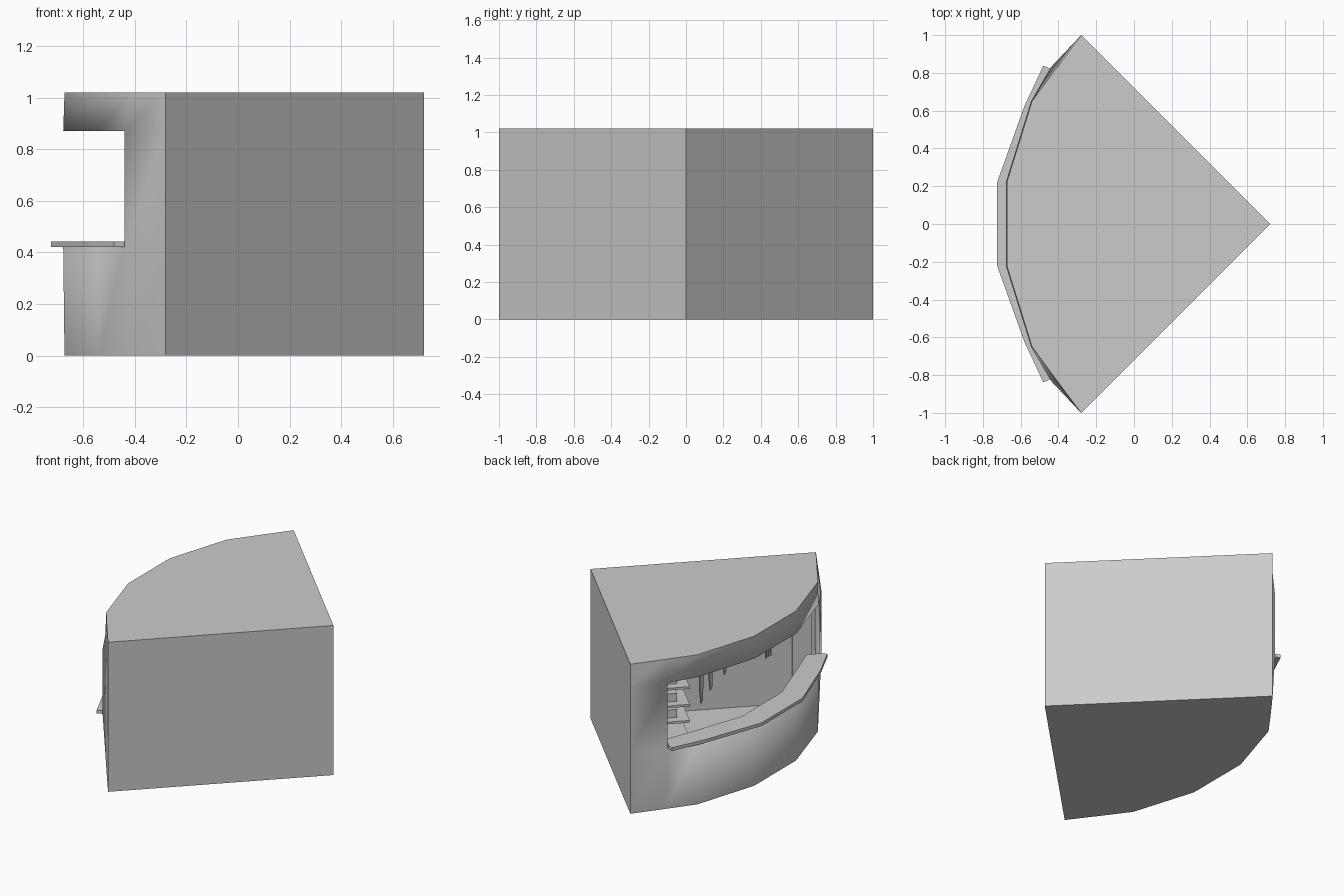
import bpy, bmesh, math
from mathutils import Vector, Matrix

cube = bpy.data.objects.get("Cube")
if cube:
    bpy.data.objects.remove(cube, do_unlink=True)

grey = bpy.data.materials.new("plain grey")
grey.use_nodes = True
colour = (0.6, 0.6, 0.6, 1)
grey.diffuse_color = colour
grey.node_tree.nodes["Principled BSDF"].inputs["Base Color"].default_value = colour


def finish(name, bm, smooth=False):
    bmesh.ops.recalc_face_normals(bm, faces=bm.faces)
    mesh = bpy.data.meshes.new(name)
    bm.to_mesh(mesh)
    bm.free()
    mesh.materials.append(grey)
    obj = bpy.data.objects.new(name, mesh)
    bpy.context.collection.objects.link(obj)
    if smooth:
        bpy.ops.object.select_all(action="DESELECT")
        obj.select_set(True)
        bpy.context.view_layer.objects.active = obj
        bpy.ops.object.shade_smooth_by_angle(angle=math.radians(35))
    return obj


def slab(name, outline, z, height):
    bm = bmesh.new()
    face = bm.faces.new([bm.verts.new((x, y, z)) for x, y in outline])
    top = bmesh.ops.extrude_face_region(bm, geom=[face])["geom"]
    moved = [v for v in top if isinstance(v, bmesh.types.BMVert)]
    bmesh.ops.translate(bm, verts=moved, vec=(0, 0, height))
    return finish(name, bm)


def box(name, centre, size, turn=0):
    bm = bmesh.new()
    bmesh.ops.create_cube(bm, size=1)
    place = Matrix.Translation(centre) @ Matrix.Rotation(math.radians(turn), 4, "Z")
    bm.transform(place @ Matrix.Diagonal((*size, 1)))
    return finish(name, bm)


def mirrored(half):
    return half + [(x, -y) for x, y in reversed(half)]


# Shell: wedge plan with a faceted bowed front, opening in the middle level
straight = mirrored([(-0.28, 1), (-0.415, 0.82), (-0.54, 0.65), (-0.672, 0.225)])
bulged = mirrored([(-0.28, 1), (-0.44, 0.83), (-0.545, 0.65), (-0.677, 0.225)])
apex = [(0.72, 0)]
levels = [(0, straight), (0.42, bulged), (0.87, bulged), (1.02, straight)]

bm = bmesh.new()
rings = [[bm.verts.new((x, y, z)) for x, y in plan + apex] for z, plan in levels]
count = len(rings[0])
opening = range(1, len(straight) - 2)
for level in range(3):
    low, high = rings[level], rings[level + 1]
    for i in range(count):
        if level == 1 and i in opening:
            continue
        j = (i + 1) % count
        bm.faces.new((low[i], low[j], high[j], high[i]))
bm.faces.new(rings[0])
bm.faces.new(rings[-1])
shell = finish("kiosk_shell", bm, smooth=True)
thick = shell.modifiers.new("wall thickness", "SOLIDIFY")
thick.thickness = 0.01
thick.offset = -1

# Serving counter along the opening
outer = mirrored([(-0.44, 0.82), (-0.48, 0.838), (-0.58, 0.625), (-0.725, 0.22)])
inner = mirrored([(-0.38, 0.75), (-0.44, 0.59), (-0.57, 0.215)])
slab("serving_counter", outer + inner[::-1], 0.42, 0.022)


# Fittings along the back left wall: t runs along it, d is distance from it
def along_wall(t, d, z):
    return Vector((-0.28 + t - 0.707 * d, 1 - t - 0.707 * d, z))


box("worktop", along_wall(0.55, 0.24, 0.27), (0.85, 0.42, 0.025), -45)
box("base_cabinet", along_wall(0.55, 0.22, 0.14), (0.8, 0.36, 0.25), -45)
for n, z in enumerate((0.42, 0.53, 0.65)):
    box(f"shelf_{n + 1}", along_wall(0.55, 0.24, z), (0.8, 0.4, 0.015), -45)
    for k in range(3):
        box(f"stored_box_{n + 1}_{k + 1}", along_wall(0.35 + 0.2 * k, 0.28, z + 0.035),
            (0.12, 0.18, 0.055), -45)
for n, t in enumerate((0.27, 0.83)):
    box(f"shelf_post_{n + 1}", along_wall(t, 0.06, 0.46), (0.02, 0.03, 0.38), -45)

# Pilaster on the right wall
box("wall_pilaster", (-0.225, -0.925, 0.51), (0.12, 0.02, 0.98), 45)

# Hanging rail with knives and a fork
box("utensil_rail", (-0.33, -0.05, 0.86), (0.012, 0.9, 0.012))
blade = [(-0.016, 0.26), (0.016, 0.26), (0.02, 0.1), (0.006, 0), (-0.014, 0.02)]
for n, y in enumerate((0.05, 0.2, 0.3)):
    knife = slab(f"hanging_knife_{n + 1}", blade, 0, 0.008)
    knife.matrix_world = (Matrix.Translation((-0.33, y, 0.6 - 0.05 * n))
                          @ Matrix.Rotation(math.pi / 2, 4, "Z")
                          @ Matrix.Rotation(math.pi / 2, 4, "X"))
for k in range(3):
    box(f"fork_prong_{k + 1}", (-0.4, -0.34 + 0.025 * k, 0.65), (0.008, 0.008, 0.1))
box("fork_neck", (-0.4, -0.315, 0.7), (0.008, 0.058, 0.012))
box("fork_handle", (-0.4, -0.315, 0.85), (0.012, 0.015, 0.31))
